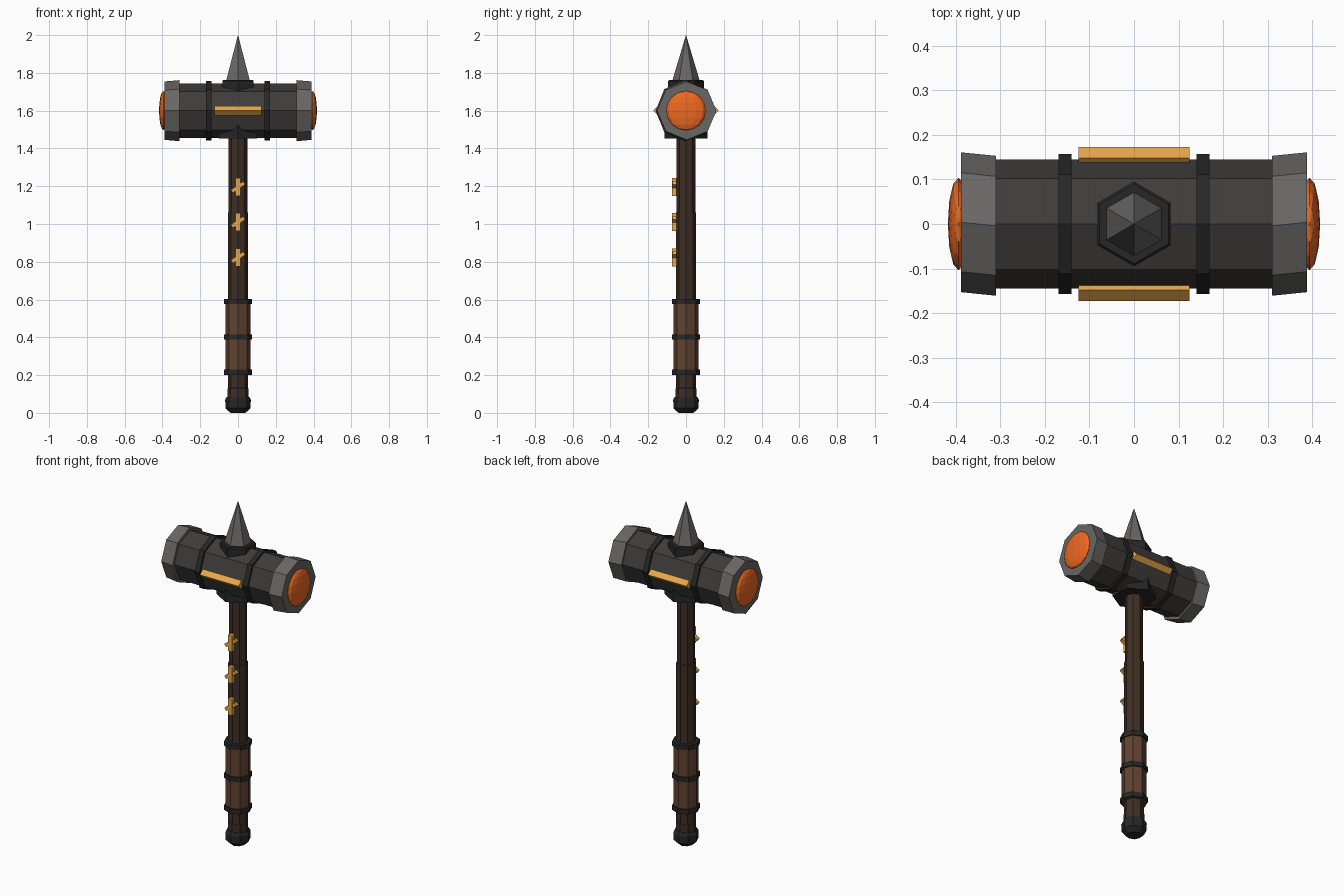
import bpy, bmesh
from math import pi, cos, sin
from mathutils import Matrix, Vector

if "Cube" in bpy.data.objects:
    bpy.data.objects.remove(bpy.data.objects["Cube"])


def mat(name, r, g, b):
    m = bpy.data.materials.new(name)
    m.diffuse_color = (r, g, b, 1)
    m.use_nodes = True
    m.node_tree.nodes["Principled BSDF"].inputs["Base Color"].default_value = m.diffuse_color
    return m


IRON = mat("iron", .05, .046, .044)
STEEL = mat("steel", .14, .135, .13)
DARK = mat("dark_iron", .02, .02, .021)
WOOD = mat("wood", .05, .028, .017)
LEATHER = mat("leather", .12, .055, .028)
GOLD = mat("gold", .8, .39, .07)
GLOW = mat("glow", .85, .14, .015)
HEAD_Z = 1.6


def finish(name, bm, material):
    bmesh.ops.recalc_face_normals(bm, faces=bm.faces)
    me = bpy.data.meshes.new(name)
    bm.to_mesh(me)
    bm.free()
    me.materials.append(material)
    ob = bpy.data.objects.new(name, me)
    bpy.context.collection.objects.link(ob)
    return ob


def loft(name, rings, material):
    """Skin a list of point rings and cap both ends."""
    bm = bmesh.new()
    vs = [[bm.verts.new(p) for p in ring] for ring in rings]
    n = len(vs[0])
    for a, b in zip(vs, vs[1:]):
        for i in range(n):
            j = (i + 1) % n
            bm.faces.new((a[i], a[j], b[j], b[i]))
    bm.faces.new(vs[0])
    bm.faces.new(vs[-1])
    return finish(name, bm, material)


def upright(name, profile, material, n=8):
    """Faceted turning about z from (radius, z) pairs, a corner facing front."""
    return loft(name, [[(r * sin(2 * pi * i / n), -r * cos(2 * pi * i / n), z)
                        for i in range(n)] for r, z in profile], material)


def sideways(name, profile, material, n=8):
    """Faceted bar along x from (x, y centre, y radius, z radius)."""
    return loft(name, [[(x, y + ry * cos(2 * pi * i / n), HEAD_Z + rz * sin(2 * pi * i / n))
                        for i in range(n)] for x, y, ry, rz in profile], material)


def box(name, size, centre, tilt, material):
    bm = bmesh.new()
    m = Matrix.Translation(centre) @ Matrix.Rotation(tilt, 4, 'Y') @ Matrix.Diagonal((*size, 1))
    bmesh.ops.create_cube(bm, size=1, matrix=m)
    return finish(name, bm, material)


# Shaft, pommel and grip
upright("shaft", [(.055, .06), (.055, .13), (.053, .131), (.053, 1.06), (.049, 1.061), (.049, 1.5)], WOOD)
upright("pommel", [(.04, 0), (.066, .025), (.068, .07), (.06, .085)], DARK)
upright("grip", [(.067, .2), (.067, .6)], LEATHER)
for i, z in enumerate((.215, .402, .59)):
    upright(f"grip_band_{i}", [(.074, z - .014), (.074, z + .014)], DARK)

# Crossed gold marks on the front of the shaft
for i, z in enumerate((.823, 1.01, 1.195)):
    box(f"mark_upright_{i}", (.026, .024, .095), (0, -.061, z), 0, GOLD)
    box(f"mark_slant_{i}", (.08, .022, .02), (0, -.06, z), -.6, GOLD)

# Hammer head
sideways("head", [(-.35, 0, .145, .145), (.35, 0, .145, .145)], IRON)
for side, s in (("left", -1), ("right", 1)):
    sideways(f"end_cap_{side}", [(s * .31, -.004, .157, .1615), (s * .389, .004, .157, .1545)], STEEL)
    sideways(f"head_band_{side}", [(s * .14, 0, .157, .157), (s * .17, 0, .157, .157)], DARK)
    # Glowing striking face
    bm = bmesh.new()
    bmesh.ops.create_uvsphere(bm, u_segments=12, v_segments=8, radius=1,
                              matrix=Matrix.Translation((s * .394, 0, HEAD_Z))
                              @ Matrix.Diagonal((.024, .104, .104, 1)))
    finish(f"striking_face_{side}", bm, GLOW)

# Diamond-section gold inlays on the front and back of the head
for side, s in (("front", -1), ("back", 1)):
    sideways(f"inlay_{side}", [(x, s * .148, .025, .025) for x in (-.125, .125)], GOLD, 4)

# Collars and top spike
upright("top_collar", [(.095, 1.69), (.095, 1.757), (.089, 1.763)], DARK, 6)
upright("bottom_collar", [(.115, 1.452), (.115, 1.525)], DARK, 6)
upright("spike", [(.075, 1.75), (.0005, 2.0)], STEEL, 6)
